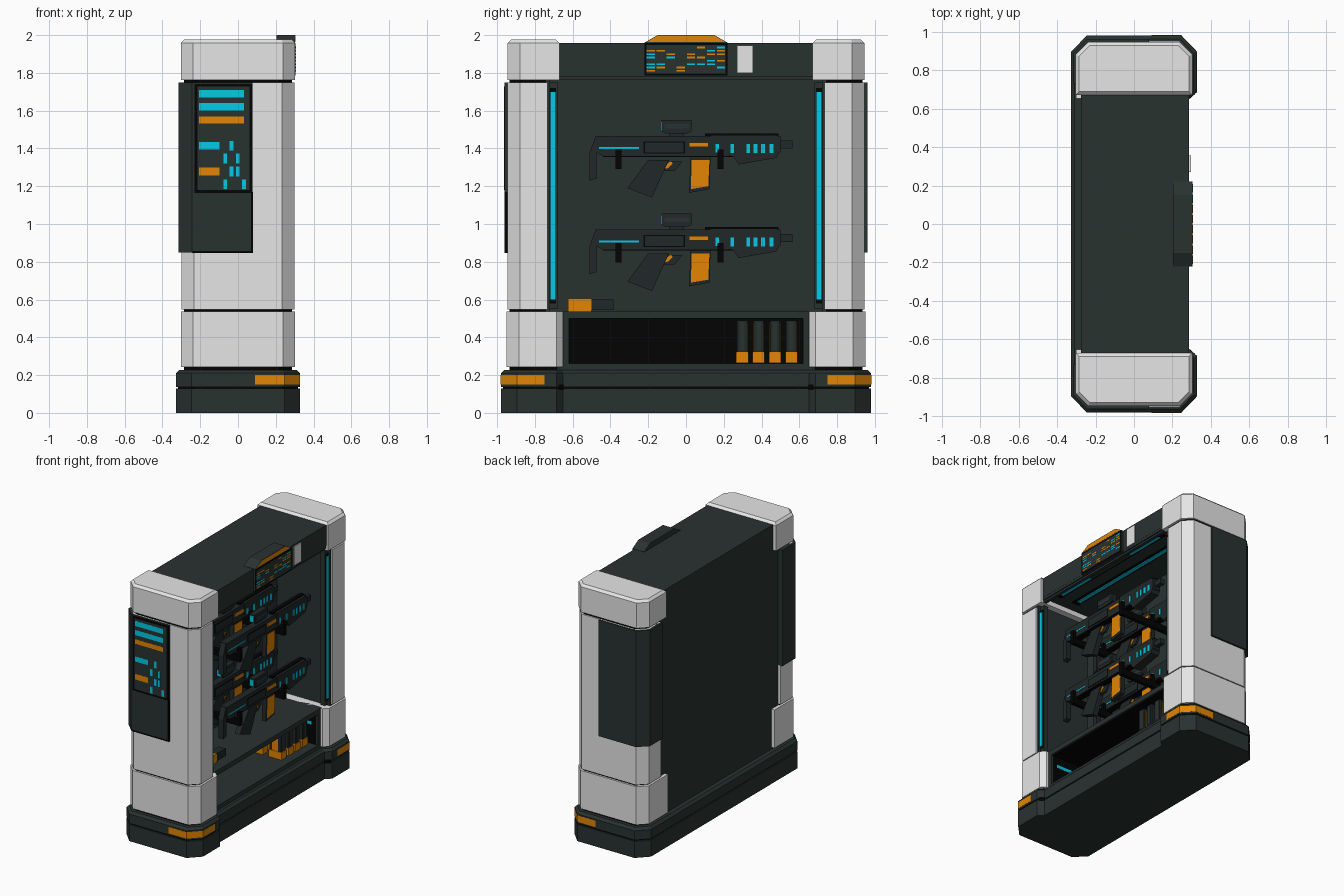
import bpy, bmesh, random

if "Cube" in bpy.data.objects:
    bpy.data.objects.remove(bpy.data.objects["Cube"], do_unlink=True)

COLOURS = {
    "dark_shell": (0.022, 0.032, 0.030),
    "pale_armour": (0.79, 0.79, 0.79),
    "black_trim": (0.001, 0.001, 0.001),
    "gunmetal": (0.015, 0.020, 0.021),
    "orange_accent": (0.76, 0.235, 0.001),
    "cyan_light": (0.001, 0.60, 0.80),
}
DARK, PALE, BLACK, GUN, ORANGE, CYAN = range(len(COLOURS))
MATS = []
for label, rgb in COLOURS.items():
    m = bpy.data.materials.new(label)
    m.use_nodes = True
    m.diffuse_color = (*rgb, 1)
    m.node_tree.nodes["Principled BSDF"].inputs["Base Color"].default_value = (*rgb, 1)
    MATS.append(m)


def prism(bm, pts, lo, hi, mat, axis="z", bevel=0):
    """Extrude a flat outline along an axis; optionally bevel its far rim."""
    def place(p, h):
        return {"z": (p[0], p[1], h), "x": (h, p[0], p[1]), "y": (p[0], h, p[1])}[axis]
    a = [bm.verts.new(place(p, lo)) for p in pts]
    b = [bm.verts.new(place(p, hi)) for p in pts]
    n = len(pts)
    faces = [bm.faces.new(a[::-1]), bm.faces.new(b)]
    faces += [bm.faces.new((a[i], a[(i + 1) % n], b[(i + 1) % n], b[i])) for i in range(n)]
    for f in faces:
        f.material_index = mat
    bmesh.ops.recalc_face_normals(bm, faces=faces)
    if bevel:
        bmesh.ops.bevel(bm, geom=list(faces[1].edges), offset=bevel, segments=1,
                        affect="EDGES", material=-1)


def box(bm, x, y, z, mat):
    prism(bm, [(x[0], y[0]), (x[1], y[0]), (x[1], y[1]), (x[0], y[1])], z[0], z[1], mat)


def mesh_from(name, bm):
    me = bpy.data.meshes.new(name)
    bm.to_mesh(me)
    bm.free()
    for m in MATS:
        me.materials.append(m)
    return me


def place_object(name, me, loc=(0, 0, 0)):
    ob = bpy.data.objects.new(name, me)
    ob.location = loc
    bpy.context.scene.collection.objects.link(ob)


def finish(name, bm):
    place_object(name, mesh_from(name, bm))


def inset(pts, d):
    return [(x - d * (1 if x > 0 else -1), y - d * (1 if y > 0 else -1)) for x, y in pts]


def flip(pts, s):
    return [(x, y * s) for x, y in pts]


# Stepped base with a groove
half = [(-.327, -.895), (-.245, -.98), (.245, -.98), (.327, -.895), (.327, -.685), (.287, -.65)]
outline = half + flip(half[::-1], -1)
bm = bmesh.new()
prism(bm, outline, 0, .128, DARK)
prism(bm, inset(outline, .01), .12, .15, BLACK)
prism(bm, outline, .138, .228, DARK, bevel=.018)
finish("base", bm)


# Corner pillars, caps, wrap panels and base markers at both ends
def column(y_in, y_out, x, c, ci=0):
    inner = [(x, -y_in - ci), (x - ci, -y_in)] if ci else [(x, -y_in)]
    return [(-x, -y_in), (-x, -y_out + c), (-x + c, -y_out), (x - c, -y_out),
            (x, -y_out + c)] + inner


for s, end in ((1, "front"), (-1, "rear")):
    bm = bmesh.new()
    prism(bm, flip(column(.74, .935, .285, .065), s), .2, 1.9, BLACK)
    prism(bm, flip(column(.68, .935, .27, .065), s), .2, .26, BLACK)
    prism(bm, flip(column(.732, .945, .298, .065), s), .548, 1.748, PALE)
    prism(bm, flip(column(.652, .95, .302, .065, .034), s), .242, .538, PALE)
    finish(end + "_pillar", bm)
    bm = bmesh.new()
    prism(bm, flip(column(.67, .945, .303, .065), s), 1.762, 1.976, PALE, bevel=.018)
    finish(end + "_cap", bm)
    bm = bmesh.new()
    prism(bm, flip([(.078, -.73), (.078, -.96), (-.243, -.96), (-.315, -.89), (-.315, -.73)], s),
          .85, 1.748, DARK)
    finish(end + "_wrap_panel", bm)
    bm = bmesh.new()
    prism(bm, flip([(.09, -.9), (.09, -.981), (.2455, -.981), (.328, -.8955), (.328, -.75), (.25, -.75)], s),
          .15, .2, ORANGE)
    finish(end + "_base_marker", bm)
    # Inner liner and upright light
    bm = bmesh.new()
    box(bm, (-.2, .285), sorted((-s * .72, -s * .74)), (.53, 1.77), DARK)
    box(bm, (.23, .268), sorted((-s * .68, -s * .73)), (.55, 1.75), DARK)
    box(bm, (.26, .27), sorted((-s * .687, -s * .723)), (.58, 1.72), BLACK)
    box(bm, (.262, .275), sorted((-s * .692, -s * .718)), (.6, 1.7), CYAN)
    finish(end + "_upright_light", bm)

# Recessed back wall, roof, header and ceiling lights
bm = bmesh.new()
box(bm, (-.276, -.17), (-.735, .735), (.2, 1.95), DARK)
finish("back_wall", bm)
bm = bmesh.new()
box(bm, (-.276, .287), (-.69, .69), (1.8, 1.958), DARK)
box(bm, (.255, .286), (-.69, .69), (1.78, 1.9), DARK)
box(bm, (.255, .278), (-.69, .69), (1.765, 1.79), DARK)
box(bm, (.28, .295), (.27, .355), (1.8, 1.945), PALE)
finish("roof", bm)
bm = bmesh.new()
for x in (.22, .06):
    box(bm, (x - .03, x + .03), (-.58, .58), (1.792, 1.802), BLACK)
    box(bm, (x - .015, x + .015), (-.54, .54), (1.786, 1.796), CYAN)
finish("ceiling_lights", bm)

# Header display with a scatter of small indicators
bm = bmesh.new()
prism(bm, [(-.22, 1.785), (.22, 1.785), (.22, 1.96), (.15, 2), (-.15, 2), (-.22, 1.96)],
      .203, .303, DARK, "x")
prism(bm, [(-.21, 1.964), (.21, 1.964), (.15, 1.997), (-.15, 1.997)], .3, .304, ORANGE, "x")
box(bm, (.3, .304), (-.22, .22), (1.786, 1.957), BLACK)
box(bm, (.3, .305), (-.21, .21), (1.797, 1.947), DARK)
random.seed(4)
for row in range(8):
    for col in range(8):
        if random.random() < .4:
            y, z = -.208 + col * .053, 1.807 + row * .0175
            box(bm, (.3, .306), (y, y + .044), (z, z + .009), random.choice((ORANGE, CYAN)))
finish("header_display", bm)

# Status screen on the front end
bm = bmesh.new()
box(bm, (-.23, .078), (-.962, -.955), (1.165, 1.742), BLACK)
box(bm, (-.214, .062), (-.963, -.955), (1.18, 1.728), DARK)
for x0, x1, z, h, c in ((-.207, .033, 1.69, .04, CYAN), (-.207, .033, 1.62, .04, CYAN),
                        (-.207, .033, 1.55, .036, ORANGE), (-.207, -.097, 1.415, .04, CYAN),
                        (-.207, -.097, 1.278, .044, ORANGE)):
    box(bm, (x0, x1), (-.9645, -.955), (z - h / 2, z + h / 2), c)
for col, row in ((1, 3), (0, 2), (2, 2), (1, 1), (2, 1), (0, 0), (3, 0)):
    x, z = -.067 + col * .033, 1.21 + row * .068
    box(bm, (x - .01, x + .01), (-.9645, -.955), (z - .026, z + .026), CYAN)
# Dark edging round the lower part of the panel
box(bm, (.068, .079), (-.962, -.94), (.85, 1.17), BLACK)
box(bm, (-.24, .079), (-.962, -.94), (.847, .856), BLACK)
finish("status_screen", bm)

# Storage bin under the display bay
bm = bmesh.new()
box(bm, (-.2, .25), (-.67, .67), (.5, .538), DARK)
box(bm, (-.2, .25), (-.67, .67), (.2, .262), DARK)
box(bm, (-.175, -.16), (-.62, .62), (.26, .5), BLACK)
box(bm, (-.16, .235), (-.62, .62), (.496, .5), BLACK)
for s in (-1, 1):
    box(bm, (-.2, .25), sorted((s * .62, s * .67)), (.22, .52), DARK)
    box(bm, (-.16, .235), sorted((s * .618, s * .62)), (.264, .498), BLACK)
    box(bm, (.02, .2), sorted((s * .616, s * .62)), (.41, .435), CYAN)
finish("storage_bin", bm)

# Spare magazines and a small tool on the shelf
bm = bmesh.new()
for x in (-.03, .13):
    for i in range(4):
        y = .298 + i * .0865
        box(bm, (x - .05, x + .05), (y - .027, y + .027), (.32, .49), GUN)
        box(bm, (x - .04, x + .053), (y - .012, y + .012), (.33, .48), DARK)
        box(bm, (x - .025, x + .025), (y - .029, y + .029), (.32, .475), ORANGE)
        box(bm, (x - .055, x + .056), (y - .032, y + .032), (.265, .322), ORANGE)
finish("spare_magazines", bm)
bm = bmesh.new()
box(bm, (.1, .17), (-.625, -.5), (.538, .605), ORANGE)
box(bm, (.105, .165), (-.5, -.385), (.545, .6), GUN)
finish("shelf_tool", bm)

# Rifle, built once around its own origin and shared by all four places
bm = bmesh.new()
SIDE = lambda pts, w, c: prism(bm, pts, -w, w, c, "x")
SIDE([(-.48, .02), (-.48, .105), (.5, .105), (.5, .02), (.3, 0), (-.44, 0)], .028, GUN)
SIDE([(-.51, -.13), (-.475, -.12), (-.475, .02), (-.4, .02), (-.4, .1), (-.48, .1), (-.51, .02)], .022, GUN)
SIDE([(.13, .025), (.25, -.005), (.28, -.045), (.48, -.01), (.5, .03), (.5, .09), (.48, .112), (.13, .112)],
     .034, GUN)
SIDE([(-.2, -.02), (-.09, -.02), (-.18, -.22), (-.31, -.17)], .022, GUN)
SIDE([(-.18, -.03), (-.02, -.03), (-.06, -.08), (-.14, -.08)], .008, GUN)
SIDE([(-.12, -.06), (-.08, -.025), (-.07, -.04), (-.1, -.068)], .013, ORANGE)
SIDE([(.016, -.195), (.125, -.175), (.13, .01), (.025, .01)], .018, GUN)
SIDE([(.026, -.175), (.118, -.16), (.124, -.02), (.03, -.02)], .021, ORANGE)
SIDE([(-.13, .13), (-.13, .19), (.03, .19), (.03, .13), (0, .118), (-.1, .118)], .022, GUN)
box(bm, (-.008, .008), (-.09, -.01), (.1, .125), GUN)
box(bm, (-.018, .018), (-.134, -.125), (.132, .182), CYAN)
box(bm, (-.024, .024), (-.115, .015), (.145, .17), DARK)
prism(bm, [(-.018, .04), (.018, .04), (.018, .082), (-.018, .082)], .49, .565, GUN, "y")
for w, y, z, c in ((.03, (-.46, -.25), (.038, .047), CYAN), (.03, (-.225, -.005), (.012, .078), BLACK),
                   (.031, (-.218, -.012), (.018, .072), GUN), (.036, (.015, .12), (.048, .071), ORANGE),
                   (.026, (-.44, .25), (-.006, .004), BLACK), (.016, (.1, .49), (.1, .118), BLACK)):
    box(bm, (-w, w), y, z, c)
for y in (.165, .245, .33, .368, .408, .453):
    box(bm, (-.036, .036), (y - .01, y + .01), (.016, .064), CYAN)
rifle = mesh_from("rifle", bm)
for level, z in (("upper", 1.36), ("lower", .865)):
    for row, x in (("outer", .21), ("inner", -.07)):
        place_object(level + "_" + row + "_rifle", rifle, (x, 0, z))
    # Long support arms with an upturned stop at each rifle
    bm = bmesh.new()
    for y in (-.357, .182):
        box(bm, (-.2, .275), (y - .014, y + .014), (z - .07, z - .02), BLACK)
        for x in (.265, -.015):
            box(bm, (x - .012, x + .012), (y - .016, y + .016), (z - .07, z + .035), BLACK)
    finish(level + "_support_arms", bm)
